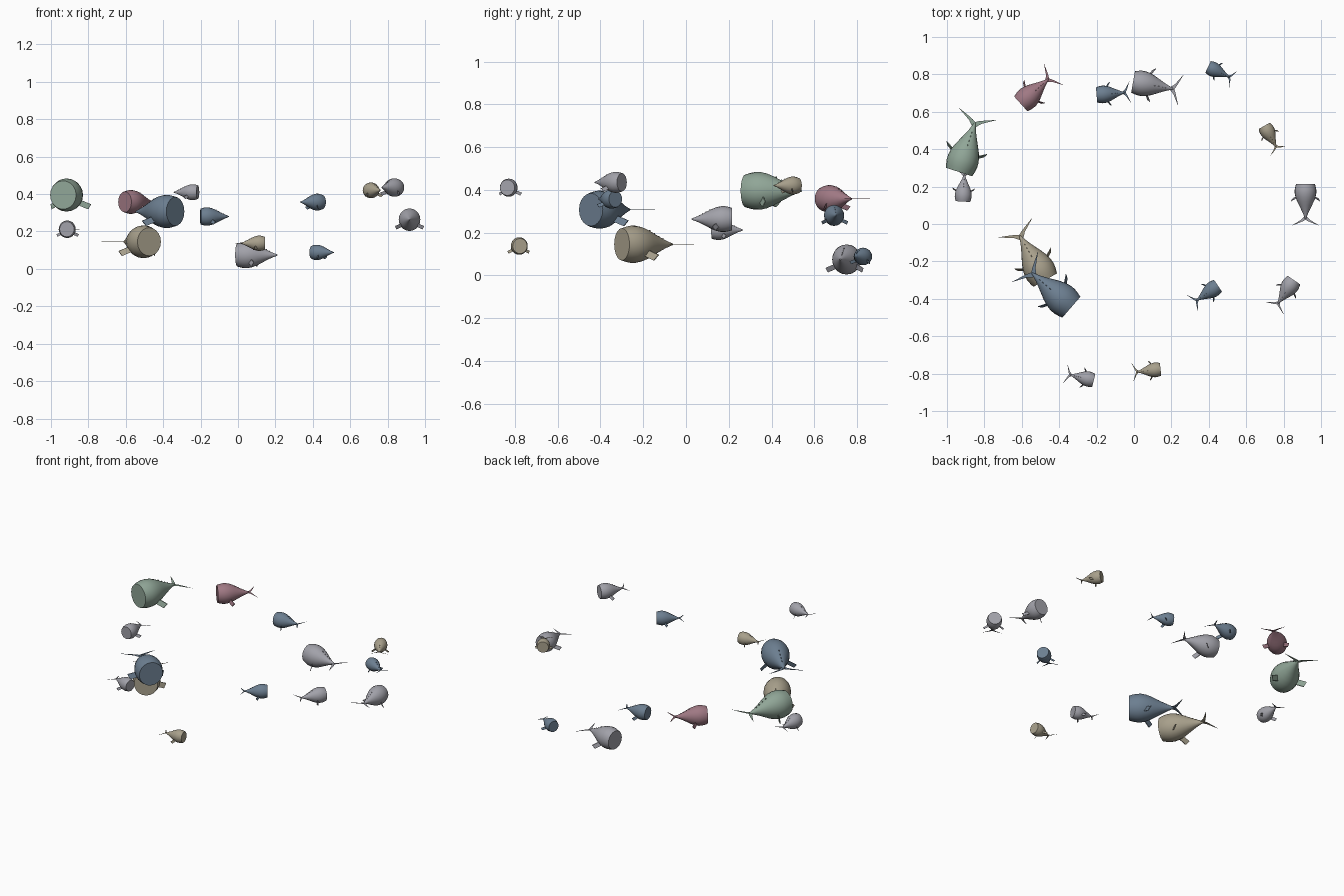
import bpy, bmesh, math
from mathutils import Matrix, Vector

if "Cube" in bpy.data.objects:
    bpy.data.objects.remove(bpy.data.objects["Cube"])

COLOURS = {
    "sea_green": (0.28, 0.38, 0.31), "slate_blue": (0.15, 0.21, 0.28),
    "sand": (0.39, 0.35, 0.26), "dusty_rose": (0.35, 0.19, 0.23),
    "pale_grey": (0.36, 0.36, 0.40),
}
MATS = {}
for cname, c in COLOURS.items():
    MATS[cname] = bpy.data.materials.new(cname)
    MATS[cname].diffuse_color = (*c, 1)

# Unit whale: flat snout at x = 0, tail root at x = 1
PROFILE = [(0, 0.29), (0.08, 0.315), (0.18, 0.335), (0.28, 0.335), (0.4, 0.31),
           (0.52, 0.262), (0.64, 0.2), (0.76, 0.138), (0.88, 0.08), (1.0, 0.033),
           (1.05, 0.015)]
SIDES = 20
WIDTH = 0.96


def radius(t):
    for (a, ra), (b, rb) in zip(PROFILE, PROFILE[1:]):
        if a <= t <= b:
            return ra + (rb - ra) * (t - a) / (b - a)
    return PROFILE[-1][1]


def slab(bm, outline, offset):
    """Closed plate: outline points thickened by +-offset."""
    off = Vector(offset)
    top = [bm.verts.new(Vector(p) + off) for p in outline]
    low = [bm.verts.new(Vector(p) - off) for p in outline]
    n = len(outline)
    bm.faces.new(top)
    bm.faces.new(low[::-1])
    for i in range(n):
        j = (i + 1) % n
        bm.faces.new((top[i], low[i], low[j], top[j]))


def body(bm):
    rings = []
    for x, r in PROFILE:
        rings.append([bm.verts.new((x, r * WIDTH * math.cos(a), r * math.sin(a)))
                      for a in (2 * math.pi * i / SIDES for i in range(SIDES))])
    for p, q in zip(rings, rings[1:]):
        for i in range(SIDES):
            j = (i + 1) % SIDES
            bm.faces.new((p[i], p[j], q[j], q[i]))
    bm.faces.new(rings[0][::-1])
    bm.faces.new(rings[-1])


def flippers(bm):
    # Paddles facing mostly forward, swept down and back
    for s in (1, -1):
        root, tip = Vector((0.37, s * 0.22, -0.15)), Vector((0.48, s * 0.41, -0.24))
        chord = Vector((0.035, s * 0.022, 0.05))
        slab(bm, [root - chord, root + chord, tip + chord, tip - chord],
             (0.01, 0, 0))


def fluke(bm):
    for s in (1, -1):
        slab(bm, [(0.94, 0, 0), (0.96, s * 0.03, 0), (1.07, s * 0.13, 0),
                  (1.15, s * 0.26, 0), (1.25, s * 0.42, 0), (1.165, s * 0.2, 0),
                  (1.11, s * 0.07, 0), (1.07, 0, 0)], (0, 0, 0.0015))


def back_ridges(bm):
    for t, h in ((0.56, 0.03), (0.66, 0.025), (0.75, 0.022), (0.83, 0.02)):
        z = radius(t)
        slab(bm, [(t - 0.03, 0, z - 0.005), (t + 0.025, 0, z + h - 0.012),
                  (t + 0.03, 0, z - 0.04)], (0, 0.006, 0))


PARTS = [("body", body), ("flippers", flippers), ("fluke", fluke),
         ("back_ridges", back_ridges)]

# Colour, snout x and y, fluke-tip midpoint x and y, height
POD = [
    ("sea_green", -0.935, 0.278, -0.835, 0.588, 0.395),
    ("pale_grey", -0.915, 0.12, -0.905, 0.293, 0.212),
    ("sand", -0.475, -0.30, -0.635, -0.02, 0.145),
    ("slate_blue", -0.335, -0.445, -0.583, -0.23, 0.307),
    ("dusty_rose", -0.605, 0.642, -0.43, 0.80, 0.358),
    ("slate_blue", -0.20, 0.69, -0.02, 0.705, 0.28),
    ("pale_grey", -0.005, 0.76, 0.25, 0.715, 0.074),
    ("slate_blue", 0.396, 0.84, 0.533, 0.775, 0.088),
    ("sand", 0.697, 0.525, 0.773, 0.39, 0.42),
    ("pale_grey", 0.917, 0.215, 0.917, -0.008, 0.263),
    ("pale_grey", 0.855, -0.30, 0.752, -0.45, 0.435),
    ("slate_blue", 0.449, -0.33, 0.312, -0.424, 0.357),
    ("sand", 0.142, -0.777, -0.008, -0.793, 0.137),
    ("pale_grey", -0.215, -0.836, -0.367, -0.80, 0.41),
]

for n, (colour, x, y, tx, ty, z) in enumerate(POD, 1):
    size = math.hypot(tx - x, ty - y) / 1.24
    place = (Matrix.Translation((x, y, z))
             @ Matrix.Rotation(math.atan2(ty - y, tx - x), 4, 'Z')
             @ Matrix.Scale(size, 4))
    for part, build in PARTS:
        bm = bmesh.new()
        build(bm)
        bmesh.ops.recalc_face_normals(bm, faces=bm.faces[:])
        bm.transform(place)
        me = bpy.data.meshes.new(f"whale_{n}_{part}")
        bm.to_mesh(me)
        bm.free()
        me.materials.append(MATS[colour])
        ob = bpy.data.objects.new(me.name, me)
        bpy.context.collection.objects.link(ob)
        if part == "body":
            bpy.ops.object.select_all(action='DESELECT')
            ob.select_set(True)
            bpy.context.view_layer.objects.active = ob
            bpy.ops.object.shade_smooth_by_angle(angle=math.radians(35))

for m in bpy.data.materials:
    if m.users and not m.is_grease_pencil:
        m.use_nodes = True
        m.node_tree.nodes["Principled BSDF"].inputs["Base Color"].default_value = m.diffuse_color
